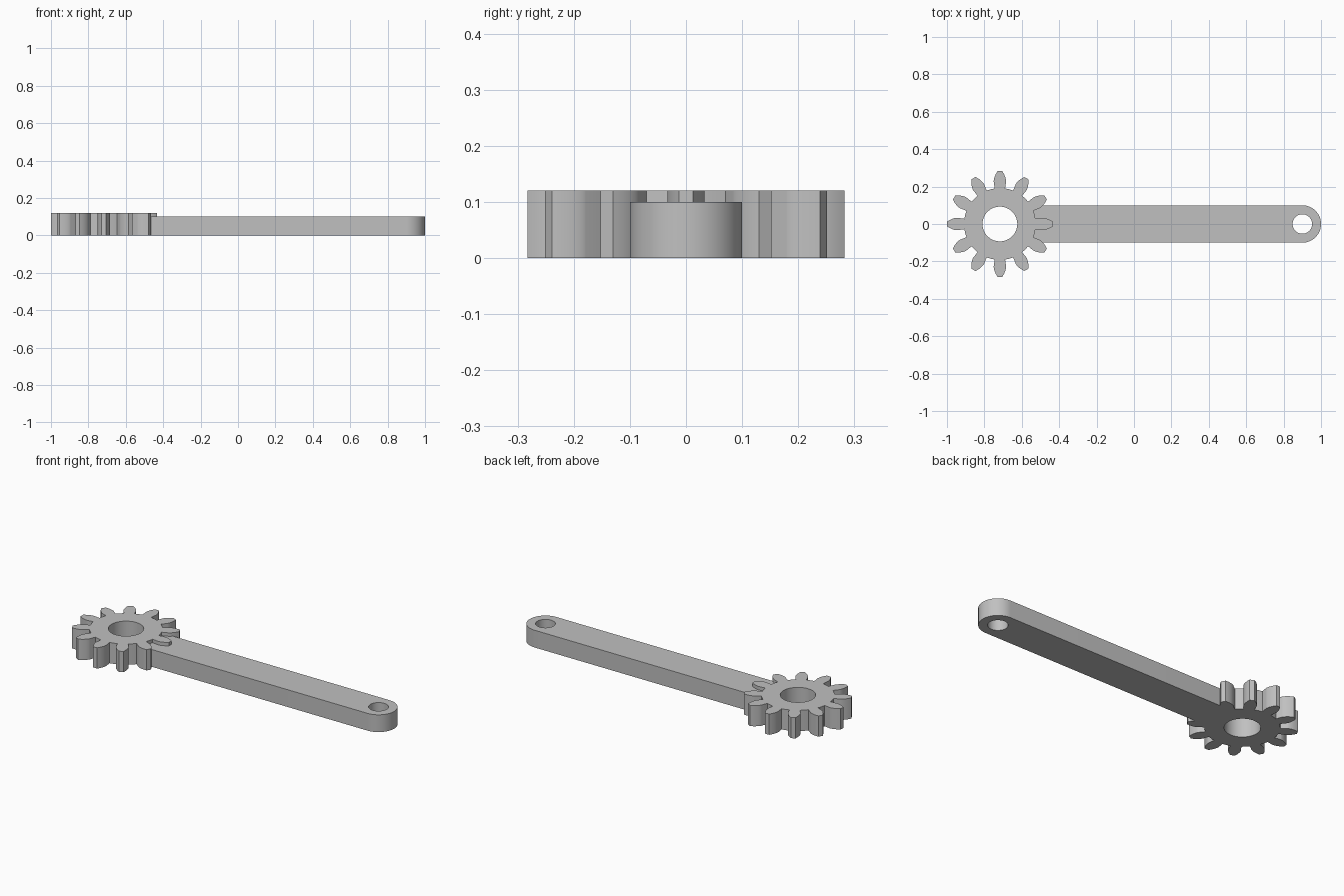
import bpy
import bmesh
from math import acos, cos, sin, tan, pi, radians

cube = bpy.data.objects.get("Cube")
if cube:
    bpy.data.objects.remove(cube, do_unlink=True)

# Main dimensions
TEETH = 12
TIP = 0.283
MODULE = 2 * TIP / (TEETH + 2)
PITCH = MODULE * TEETH / 2
ROOT = PITCH - 1.25 * MODULE
PRESSURE = radians(20)
BASE = PITCH * cos(PRESSURE)
GEAR_X = TIP - 1
GEAR_BORE, GEAR_HEIGHT = 0.093, 0.12
ARM_HALF, ARM_HEIGHT, PIN_HOLE = 0.1, 0.1, 0.052

grey = bpy.data.materials.new("plain grey")
grey.use_nodes = True
colour = (0.53, 0.53, 0.53, 1)
grey.diffuse_color = colour
grey.node_tree.nodes["Principled BSDF"].inputs["Base Color"].default_value = colour


def arc(cx, radius, start, end, steps):
    """Points along an arc centred on the x axis."""
    angles = [start + (end - start) * i / steps for i in range(steps + 1)]
    return [(cx + radius * cos(a), radius * sin(a)) for a in angles]


def circle(cx, radius, steps=64):
    return arc(cx, radius, 0, 2 * pi, steps)[:-1]


def plate(name, outline, hole, height):
    """Flat plate with one hole, raised from the ground."""
    bm = bmesh.new()
    for loop in (outline, hole):
        verts = [bm.verts.new((x, y, 0)) for x, y in loop]
        for i, v in enumerate(verts):
            bm.edges.new((v, verts[i - 1]))
    bmesh.ops.triangle_fill(bm, use_beauty=True, edges=bm.edges[:])
    top = bmesh.ops.extrude_face_region(bm, geom=bm.faces[:], use_keep_orig=True)
    moved = [g for g in top["geom"] if isinstance(g, bmesh.types.BMVert)]
    bmesh.ops.translate(bm, verts=moved, vec=(0, 0, height))
    bmesh.ops.recalc_face_normals(bm, faces=bm.faces[:])
    mesh = bpy.data.meshes.new(name)
    bm.to_mesh(mesh)
    bm.free()
    mesh.materials.append(grey)
    obj = bpy.data.objects.new(name, mesh)
    bpy.context.collection.objects.link(obj)
    return obj


def involute(angle):
    return tan(angle) - angle


def gear_outline():
    """Involute flanks above the base circle, radial flanks below it."""
    half_base = pi / (2 * TEETH) + involute(PRESSURE)
    flank = [(ROOT, half_base)]
    steps = 8
    for i in range(steps + 1):
        r = BASE + (TIP - BASE) * (i / steps) ** 1.5
        flank.append((r, half_base - involute(acos(min(1, BASE / r)))))
    tooth = [(r, -a) for r, a in flank] + [(r, a) for r, a in reversed(flank)]
    tooth.append((ROOT, pi / TEETH))
    return [(GEAR_X + r * cos(a + t * 2 * pi / TEETH), r * sin(a + t * 2 * pi / TEETH))
            for t in range(TEETH) for r, a in tooth]


# Toothed wheel with its bore
gear = plate("gear_with_arm", gear_outline(), circle(GEAR_X, GEAR_BORE), GEAR_HEIGHT)

# Lever arm with a rounded end and a pin hole
end_x = 1 - ARM_HALF
start_x = GEAR_X + 0.15
arm_outline = [(start_x, -ARM_HALF)] + arc(end_x, ARM_HALF, -pi / 2, pi / 2, 32)
arm_outline.append((start_x, ARM_HALF))
arm = plate("arm", arm_outline, circle(end_x, PIN_HOLE, 48), ARM_HEIGHT)

# Fuse the arm into the wheel as one solid
union = gear.modifiers.new("join_arm", "BOOLEAN")
union.operation = "UNION"
union.solver = "EXACT"
union.object = arm
bpy.ops.object.select_all(action="DESELECT")
gear.select_set(True)
bpy.context.view_layer.objects.active = gear
bpy.ops.object.modifier_apply(modifier=union.name)
bpy.data.objects.remove(arm, do_unlink=True)
bpy.ops.object.shade_smooth_by_angle(angle=radians(25))
